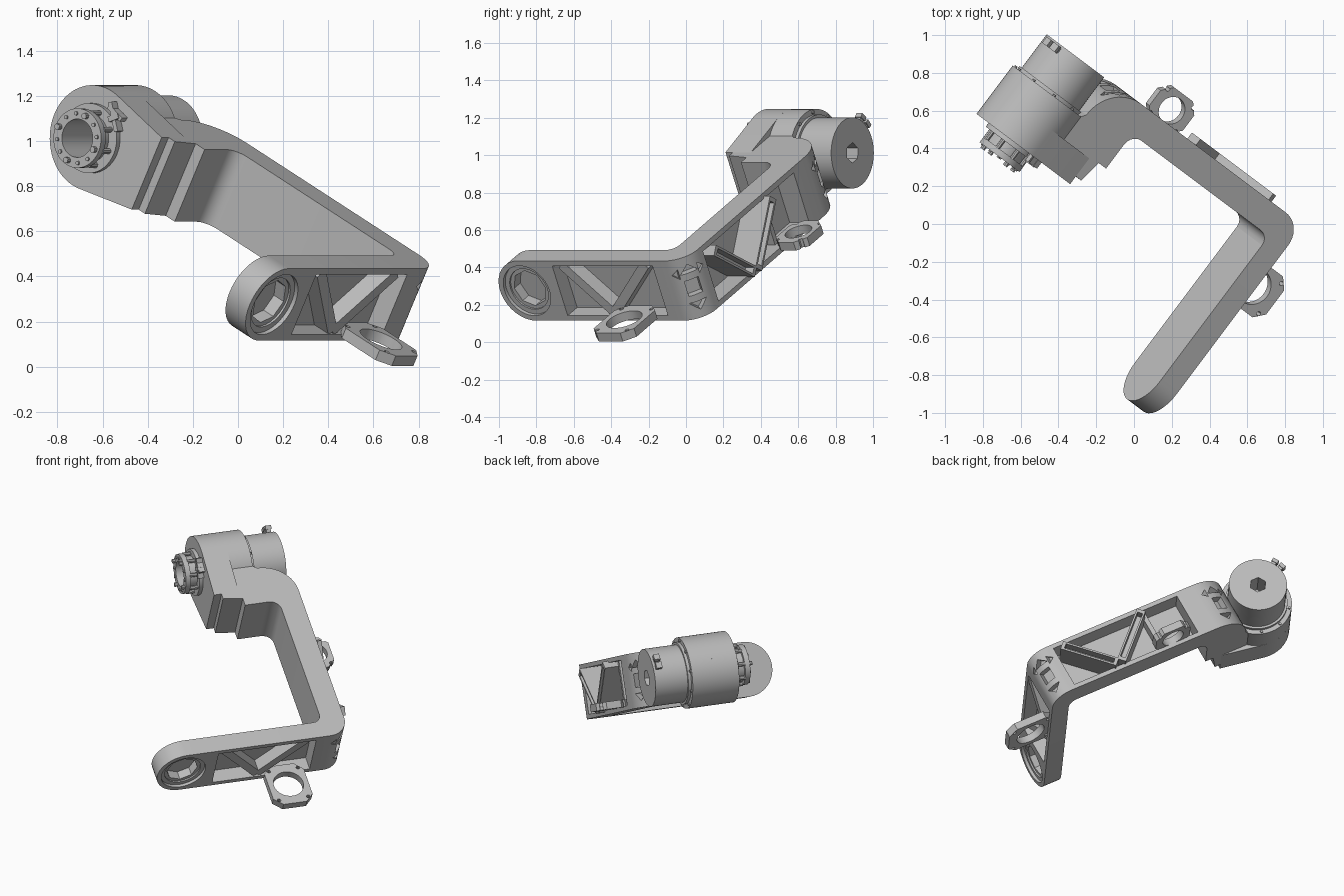
import bpy, bmesh, math
from mathutils import Matrix, Vector

cube = bpy.data.objects.get("Cube")
if cube:
    bpy.data.objects.remove(cube)

# Tilted frame of the arm: X along lower arm, Y along upper arm, Z across the width
AX = Vector((0.6, 0.8, 0))
AY = Vector((-0.71, 0.53, 0.46)).normalized()
AZ = AX.cross(AY).normalized()
AY = AZ.cross(AX)
FRAME = Matrix.Translation((0.16, -0.85, 0.275)) @ Matrix((AX, AY, AZ)).transposed().to_4x4()

metal = bpy.data.materials.new("grey_metal")
metal.use_nodes = True
metal.diffuse_color = (0.5, 0.5, 0.5, 1)
metal.node_tree.nodes["Principled BSDF"].inputs["Base Color"].default_value = (0.5, 0.5, 0.5, 1)


def arc(cx, cy, r, a0, a1, n=10):
    angles = [math.radians(a0 + (a1 - a0) * i / n) for i in range(n + 1)]
    return [(cx + r * math.cos(a), cy + r * math.sin(a)) for a in angles]


def circle(cx, cy, r, n=48):
    return arc(cx, cy, r, 0, 360, n)[:-1]


def rect(x0, x1, y0, y1):
    return [(x0, y0), (x1, y0), (x1, y1), (x0, y1)]


def strip(p, q, width):
    """Quad along the line p-q."""
    p, q = Vector(p), Vector(q)
    d = (q - p).normalized()
    s = Vector((-d.y, d.x)) * width / 2
    return [p - s, q - s, q + s, p + s]


def prism(name, pts, lo, hi, axis):
    """Outline extruded from lo to hi along one axis of the arm frame."""
    place = {"X": lambda a, b, t: (t, a, b), "Y": lambda a, b, t: (a, t, b),
             "Z": lambda a, b, t: (a, b, t)}[axis]
    bm = bmesh.new()
    face = bm.faces.new([bm.verts.new(place(a, b, lo)) for a, b in pts])
    ext = bmesh.ops.extrude_face_region(bm, geom=[face])
    step = Vector(place(0, 0, hi - lo))
    bmesh.ops.translate(bm, vec=step, verts=[v for v in ext["geom"] if isinstance(v, bmesh.types.BMVert)])
    bmesh.ops.recalc_face_normals(bm, faces=bm.faces)
    mesh = bpy.data.meshes.new(name)
    bm.to_mesh(mesh)
    bm.free()
    mesh.materials.append(metal)
    ob = bpy.data.objects.new(name, mesh)
    bpy.context.collection.objects.link(ob)
    ob.matrix_world = FRAME
    return ob


def cut(ob, *cutters):
    """Subtract the cutters, then discard them."""
    for c in cutters:
        bpy.context.view_layer.update()
        mod = ob.modifiers.new("cut", "BOOLEAN")
        mod.operation, mod.solver, mod.object = "DIFFERENCE", "EXACT", c
        bpy.context.view_layer.objects.active = ob
        bpy.ops.object.modifier_apply(modifier=mod.name)
        bpy.data.objects.remove(c)
    return ob


def corner_holes(ob, cx, cy, r, angle):
    """Square window with triangular ones around it in a rounded corner."""
    outlines = [rect(-.04, .04, -.045, .045)]
    for s in (1, -1):
        outlines.append([(-.05, s * .085), (.05, s * .085), (0, s * .135)])
        outlines.append([(s * .055, .06), (s * .055, .12), (s * .09, .09)])
    for o in outlines:
        c = prism("cutter", o, r - .05, r + .06, "X")
        c.data.transform(Matrix.Translation((cx, cy, 0)) @ Matrix.Rotation(math.radians(angle), 4, "Z"))
        cut(ob, c)


H = 0.18  # half width of the arm

# Lower arm with bearing seat and truss pocket on its outer face
lower = prism("lower_arm", arc(0, 0, H, 90, 270, 20) + [(.95, -H), (.95, H)], 0, .125, "Y")
cut(lower, prism("cutter", circle(0, 0, .15), -.02, .02, "Y"),
    prism("cutter", circle(0, 0, .122), -.02, .1, "Y"),
    prism("cutter", rect(.22, .89, -.15, .15), -.02, .095, "Y"))
seat = prism("bearing_liner", circle(0, 0, .124), .03, .1, "Y")
cut(seat, prism("cutter", circle(0, 0, .105, 8), .02, .09, "Y"))
for i, (p, q) in enumerate([((.27, .15), (.53, -.14)), ((.53, -.14), (.83, .15))]):
    prism(f"lower_truss_bar_{i}", strip(p, q, .055), .01, .11, "Y")

# Elbow, upper arm and wrist bend as a single bent channel
outline = (arc(.985, .13, .13, -90, 0) + arc(.895, 1.21, .22, 0, 90) +
           [(.8, 1.5), (.61, 1.5), (.6, 1.22), (.73, 1.2), (.73, 1.144), (.88, 1.144)] +
           arc(.89, 1.074, .07, 90, 0, 5) + arc(.9, .185, .06, 0, -90, 5) + [(.9, 0)])
upper = prism("upper_arm", outline, -H, H, "Z")
cut(upper, prism("cutter", rect(.17, 1.08, -.15, .15), .985, 1.2, "X"))
corner_holes(upper, .985, .13, .13, -40)
corner_holes(upper, .895, 1.21, .22, 30)
for i, (p, q) in enumerate([((.22, .13), (.49, -.14)), ((.52, -.14), (.81, .14))]):
    bar = prism(f"upper_truss_bar_{i}", strip(p, q, .06), .97, 1.155, "X")
    p, q = Vector(p), Vector(q)
    cut(bar, prism("cutter", strip(p.lerp(q, .06), p.lerp(q, .94), .035), 1.1, 1.2, "X"))
prism("upper_cross_rib", rect(.82, .85, -.15, .15), .97, 1.06, "X")

# Clamp rings standing off the outer faces
for name, cx, cy, hx, hy, hole in (("lower_clamp_ring", .70, -.13, .135, .16, .1),
                                   ("upper_clamp_ring", 1.185, .89, .105, .125, .075)):
    k = .055
    pts = [(cx - hx + k, cy - hy), (cx + hx - k, cy - hy), (cx + hx, cy - hy + k), (cx + hx, cy + hy - k),
           (cx + hx - k, cy + hy), (cx - hx + k, cy + hy), (cx - hx, cy + hy - k), (cx - hx, cy - hy + k)]
    ring = prism(name, pts, -.155, -.105, "Z")
    cut(ring, prism("cutter", circle(cx, cy, hole, 32), -.2, 0, "Z"))
    for sx in (-1, 1):
        for sy in (-1, 1):
            cut(ring, prism("cutter", circle(cx + sx * hx * .74, cy + sy * hy * .76, .012, 12), -.2, 0, "Z"))

# Wrist motor housing
WY = 1.6
housing = prism("motor_housing", circle(WY, 0, .235, 64), .55, .87, "X")
rear = prism("motor_rear_cover", circle(WY, 0, .19, 64), .87, 1.11, "X")
cut(rear, prism("cutter", circle(WY, 0, .055, 6), .95, 1.2, "X"))
prism("housing_step", circle(WY, 0, .205, 64), .86, .89, "X")
tilt = math.degrees(math.asin((.235 - .18) / .36))
prism("wrist_side_plate", arc(WY, 0, .235, 90 + tilt, -90 - tilt, 40) + [(1.26, -H), (1.26, H)],
      .55, .72, "X")

# Output flange with bore and bolts
boss = prism("flange_boss", circle(WY, 0, .155), .525, .56, "X")
neck = prism("flange_neck", circle(WY, 0, .11), .46, .56, "X")
flange = prism("flange_disc", circle(WY, 0, .132), .44, .475, "X")
for part in (boss, neck, flange, housing, bpy.data.objects["wrist_side_plate"]):
    cut(part, prism("cutter", circle(WY, 0, .085), .3, .7, "X"))
for i, (a, b) in enumerate(circle(WY, 0, .11, 12)):
    big = i % 3 == 0
    prism(f"flange_bolt_{i}", circle(a, b, .014 if big else .009, 8), .42 if big else .432, .45, "X")
for i, (a, b) in enumerate(circle(WY, 0, .125, 8)):
    prism(f"neck_rib_{i}", circle(a, b, .013, 8), .47, .53, "X")

# Sensor bracket on the housing front
for i, s in enumerate((-1, 1)):
    prism(f"bracket_arm_{i}", strip((1.47, .13 + s * .03), (1.56, .19 - s * .01), .02), .51, .56, "X")
prism("bracket_bridge", strip((1.49, .17), (1.53, .13), .025), .505, .56, "X")

# Cable plugs on the rear cover
for i, deg in enumerate((17, 32)):
    a = math.radians(deg)
    d = Vector((math.cos(a), math.sin(a)))
    c = Vector((WY, 0))
    prism(f"cable_plug_{i}", strip(c + d * .17, c + d * .215, .03), 1.065, 1.095, "X")
    prism(f"cable_plug_cap_{i}", strip(c + d * .21, c + d * .235, .042), 1.06, 1.1, "X")

# Screws around the rear rim of the housing
for i, (a, b) in enumerate(circle(WY, 0, .22, 10)):
    prism(f"housing_screw_{i}", circle(a, b, .009, 8), .865, .88, "X")

# Smooth round surfaces while keeping edges crisp
bpy.ops.object.select_all(action="DESELECT")
for ob in bpy.context.scene.objects:
    if ob.type == "MESH" and metal.name in ob.data.materials:
        ob.select_set(True)
        bpy.context.view_layer.objects.active = ob
bpy.ops.object.shade_smooth_by_angle(angle=math.radians(30))
